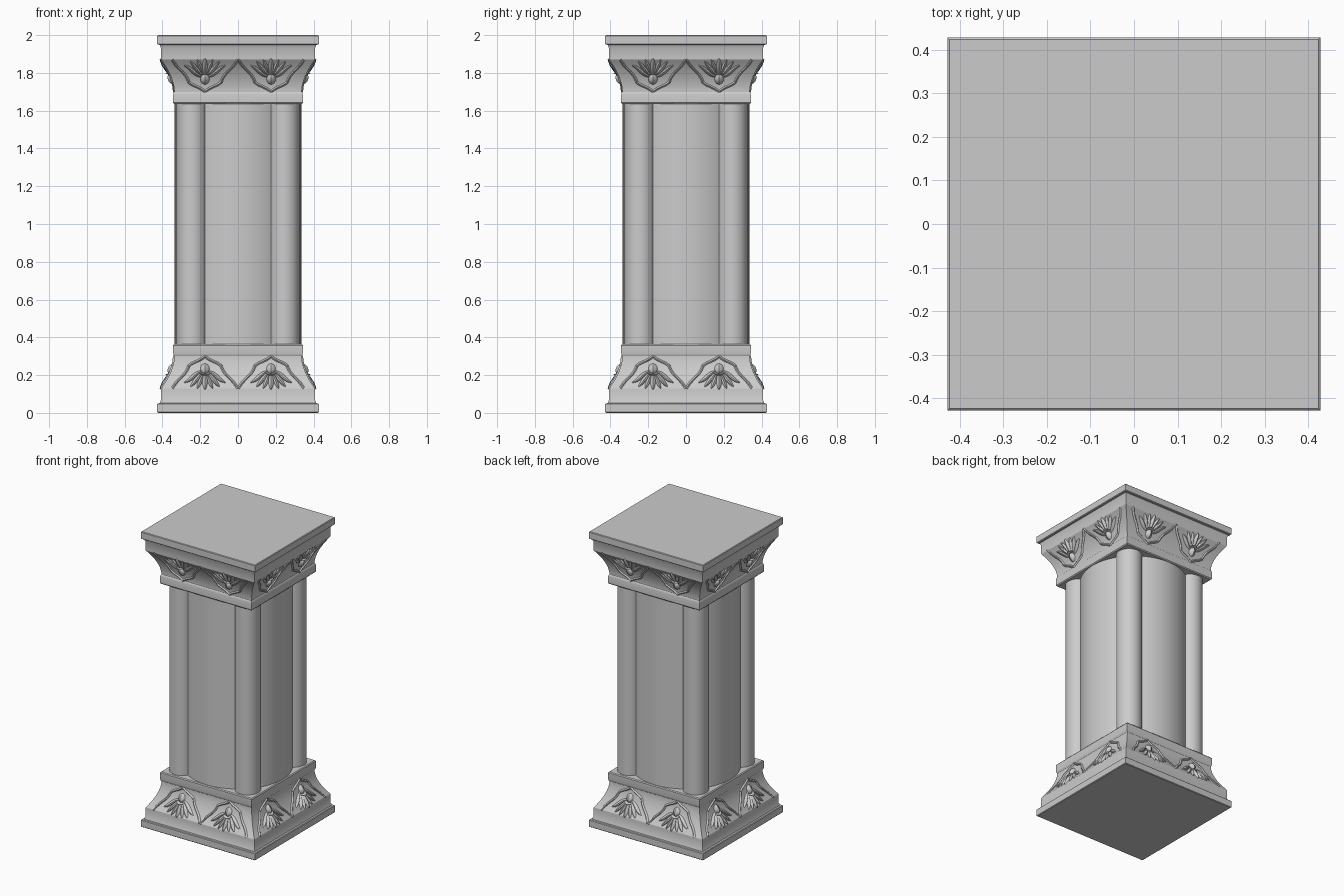
import bpy, bmesh, math
from mathutils import Vector, Matrix
from mathutils.geometry import interpolate_bezier

if "Cube" in bpy.data.objects:
    bpy.data.objects.remove(bpy.data.objects["Cube"])


def cove(z):
    """Half width of the concave part of the base at height z."""
    t = min(max((z - 0.13) / 0.17, 0), 1)
    return 0.337 + 0.07 * (1 - t) ** 1.8


def finish(bm, name, angle=30):
    me = bpy.data.meshes.new(name)
    bm.to_mesh(me)
    bm.free()
    ob = bpy.data.objects.new(name, me)
    bpy.context.collection.objects.link(ob)
    bpy.ops.object.select_all(action='DESELECT')
    ob.select_set(True)
    bpy.context.view_layer.objects.active = ob
    bpy.ops.object.shade_smooth_by_angle(angle=math.radians(angle))
    return ob


def both_ends(bm, name):
    """Make the base part and its upside-down twin on the capital."""
    top = bm.copy()
    for v in top.verts:
        v.co.z = 2 - v.co.z
    bmesh.ops.reverse_faces(top, faces=top.faces)
    finish(bm, "base_" + name)
    finish(top, "capital_" + name)


# Square moulded block: profile of (half width, height)
profile = [(0.424, 0), (0.428, 0.004), (0.428, 0.046), (0.424, 0.05), (0.414, 0.052),
           (0.412, 0.06), (0.408, 0.068), (0.408, 0.12)]
profile += [(cove(0.13 + 0.17 * i / 14), 0.13 + 0.17 * i / 14) for i in range(15)]
profile += [(0.341, 0.306), (0.343, 0.314), (0.343, 0.358), (0.338, 0.364)]
bm = bmesh.new()
rings = [[bm.verts.new((sx * r, sy * r, z)) for sx, sy in ((-1, -1), (1, -1), (1, 1), (-1, 1))]
         for r, z in profile]
for a, b in zip(rings, rings[1:]):
    for i in range(4):
        j = (i + 1) % 4
        bm.faces.new((a[i], a[j], b[j], b[i]))
bm.faces.new(rings[0][::-1])
bm.faces.new(rings[-1])
both_ends(bm, "block")


# Shaft: central drum with four corner columns
def column(name, x, y, r, n):
    bm = bmesh.new()
    bmesh.ops.create_cone(bm, cap_ends=True, segments=n, radius1=r, radius2=r, depth=1.30,
                          matrix=Matrix.Translation((x, y, 1)))
    finish(bm, name)


column("shaft_drum", 0, 0, 0.335, 96)
for i, (sx, sy) in enumerate(((-1, -1), (1, -1), (1, 1), (-1, 1))):
    column(f"corner_column_{i + 1}", sx * 0.245, sy * 0.245, 0.08, 48)


# Carved relief, drawn as rounded strokes lying on the front cove
def stroke(bm, cx, flip, ctrl, width, height, leaf=True, n=14):
    p = [Vector((flip * x, z, 0)) for x, z in ctrl]
    path = interpolate_bezier(p[0], p[1], p[2], p[3], n)
    rows = []
    for i, q in enumerate(path):
        d = (path[min(i + 1, n - 1)] - path[max(i - 1, 0)]).normalized()
        side = Vector((-d.y, d.x, 0))
        k = max(math.sin(math.pi * i / (n - 1)), 0.02) ** 0.6 if leaf else 1
        row = []
        for s in (-1, -0.6, 0, 0.6, 1):
            c = q + side * (s * width * k)
            lift = height * k * (1 - s * s) - 0.002
            row.append(bm.verts.new((cx + c.x, -cove(c.y) - lift, c.y)))
        rows.append(row)
    for a, b in zip(rows, rows[1:]):
        for j in range(4):
            bm.faces.new((a[j], a[j + 1], b[j + 1], b[j]))


bm = bmesh.new()
for cx in (-0.175, 0.175):
    # hanging centre leaf, knob and collar
    stroke(bm, cx, 1, ((0, 0.215), (0, 0.19), (0, 0.15), (0, 0.122)), 0.015, 0.020)
    stroke(bm, cx, 1, ((0, 0.262), (0, 0.25), (0, 0.22), (0, 0.207)), 0.025, 0.024)
    stroke(bm, cx, 1, ((-0.03, 0.212), (-0.015, 0.2), (0.015, 0.2), (0.03, 0.212)), 0.007, 0.024)
    for f in (-1, 1):
        # side leaves
        stroke(bm, cx, f, ((0.01, 0.21), (0.02, 0.18), (0.03, 0.15), (0.042, 0.128)), 0.011, 0.017)
        stroke(bm, cx, f, ((0.012, 0.215), (0.04, 0.19), (0.055, 0.16), (0.078, 0.137)), 0.012, 0.018)
        stroke(bm, cx, f, ((0.015, 0.222), (0.05, 0.215), (0.075, 0.17), (0.112, 0.16)), 0.012, 0.016)
        # pointed ogee frame
        stroke(bm, cx, f, ((0, 0.300), (0.03, 0.272), (0.06, 0.272), (0.085, 0.25)),
               0.008, 0.010, False)
        stroke(bm, cx, f, ((0.085, 0.25), (0.105, 0.19), (0.14, 0.19), (0.173, 0.13)),
               0.008, 0.010, False)
bm.normal_update()
bmesh.ops.reverse_faces(bm, faces=[f for f in bm.faces if f.normal.y > 0])

# Repeat the relief on the other three sides
front = bm.verts[:] + bm.edges[:] + bm.faces[:]
for k in (1, 2, 3):
    new = bmesh.ops.duplicate(bm, geom=front)["geom"]
    bmesh.ops.rotate(bm, cent=(0, 0, 0), matrix=Matrix.Rotation(k * math.pi / 2, 3, 'Z'),
                     verts=[g for g in new if isinstance(g, bmesh.types.BMVert)])
both_ends(bm, "palmettes")
